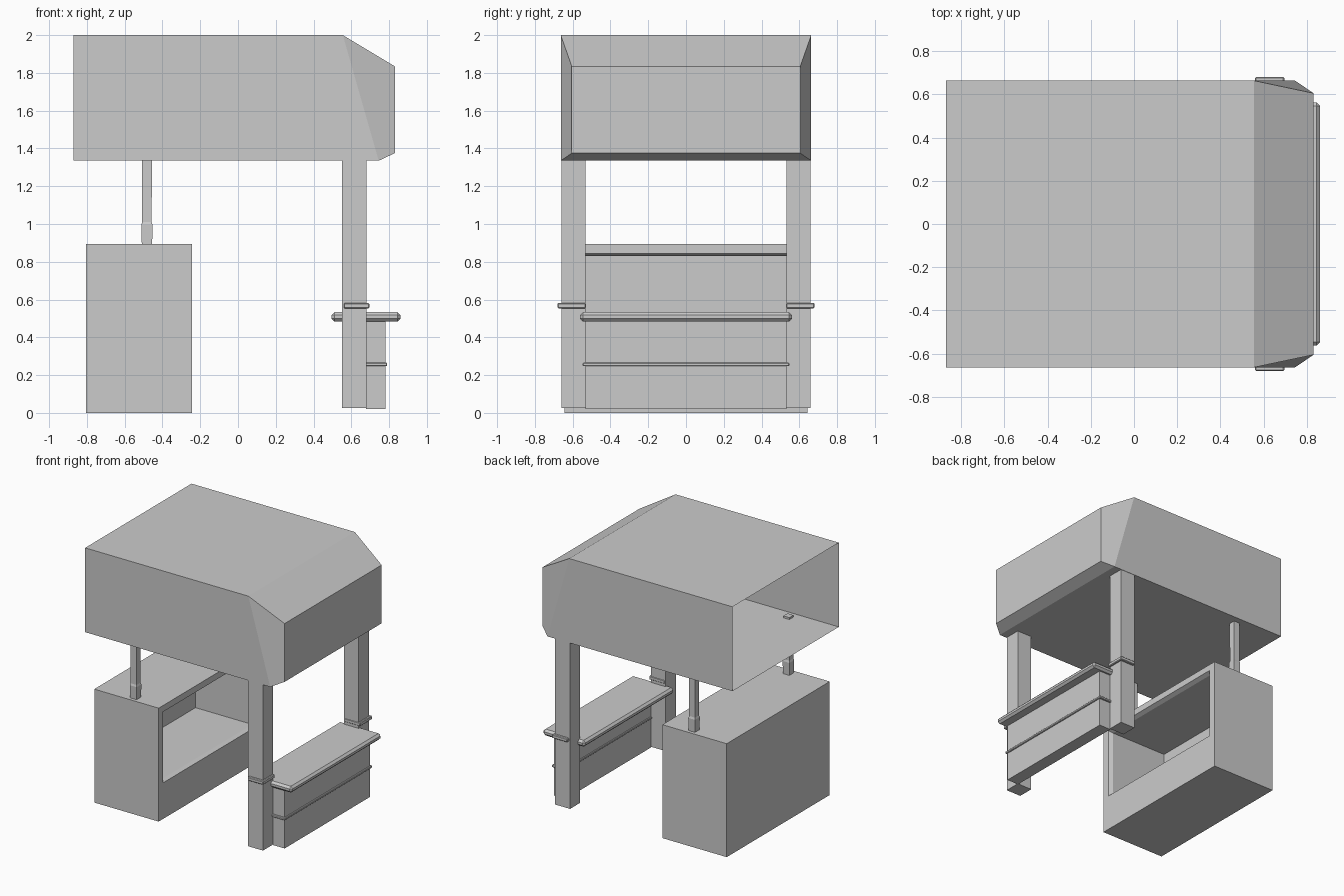
import bpy, bmesh

if "Cube" in bpy.data.objects:
    bpy.data.objects.remove(bpy.data.objects["Cube"])


def add_object(name, bm):
    bmesh.ops.recalc_face_normals(bm, faces=bm.faces)
    mesh = bpy.data.meshes.new(name)
    bm.to_mesh(mesh)
    bm.free()
    obj = bpy.data.objects.new(name, mesh)
    bpy.context.collection.objects.link(obj)
    return obj


def box(name, x, y, z, chamfer=0.0):
    """Box from three (min, max) ranges, optionally with flat chamfered edges."""
    bm = bmesh.new()
    bmesh.ops.create_cube(bm, size=1)
    for v in bm.verts:
        v.co = [r[0] + (c + 0.5) * (r[1] - r[0]) for c, r in zip(v.co, (x, y, z))]
    if chamfer:
        bmesh.ops.bevel(bm, geom=bm.edges[:], offset=chamfer, segments=1,
                        profile=0.5, affect='EDGES')
    return add_object(name, bm)


def loft(name, rings, cap_start, cap_end):
    """Skin a list of four-cornered rings."""
    bm = bmesh.new()
    rows = [[bm.verts.new(p) for p in ring] for ring in rings]
    for a, b in zip(rows, rows[1:]):
        for i in range(4):
            j = (i + 1) % 4
            bm.faces.new((a[i], a[j], b[j], b[i]))
    if cap_start:
        bm.faces.new(rows[0])
    if cap_end:
        bm.faces.new(rows[-1])
    return add_object(name, bm)


def ring(x_low, x_high, half_y, z0, z1):
    return [(x_low, -half_y, z0), (x_low, half_y, z0),
            (x_high, half_y, z1), (x_high, -half_y, z1)]


def square(x, y, half, z):
    return [(x - half, y - half, z), (x + half, y - half, z),
            (x + half, y + half, z), (x - half, y + half, z)]


# canopy: thin shell, open at the rear, faceted at the nose
canopy = loft("canopy", [ring(-0.87, -0.87, 0.663, 1.335, 2.0),
                         ring(0.745, 0.555, 0.663, 1.335, 2.0),
                         ring(0.83, 0.83, 0.605, 1.375, 1.835)], False, True)
# the open shell faces outward
if canopy.data.polygons[-1].normal.x < 0:
    canopy.data.flip_normals()

# rear cabinet: one closed skin folding in to a bevelled recess
loft("rear_cabinet", [ring(-0.805, -0.805, 0.642, 0.0, 0.895),
                      ring(-0.243, -0.243, 0.642, 0.0, 0.895),
                      ring(-0.243, -0.243, 0.585, 0.285, 0.845),
                      ring(-0.275, -0.275, 0.57, 0.295, 0.83),
                      ring(-0.77, -0.77, 0.57, 0.295, 0.83)], True, True)

for side, s in (("left", -1), ("right", 1)):
    # front posts with collars
    box(f"front_post_{side}", (0.55, 0.68), sorted((s * 0.533, s * 0.66)), (0.025, 1.345))
    box(f"post_collar_{side}", (0.56, 0.695), sorted((s * 0.53, s * 0.68)), (0.553, 0.582), 0.005)
    # slim rear posts, thicker at the foot
    px, py = -0.482, s * 0.588
    loft(f"rear_post_{side}", [square(px, py, 0.027, 0.88), square(px, py, 0.03, 0.995),
                               square(px, py, 0.025, 1.01), square(px, py, 0.026, 1.35)],
         True, True)

# serving counter
box("counter_panel", (0.678, 0.78), (-0.533, 0.533), (0.02, 0.495))
box("counter_trim", (0.672, 0.79), (-0.547, 0.547), (0.247, 0.266), 0.004)
box("counter_top", (0.495, 0.86), (-0.562, 0.562), (0.483, 0.533), 0.016)
